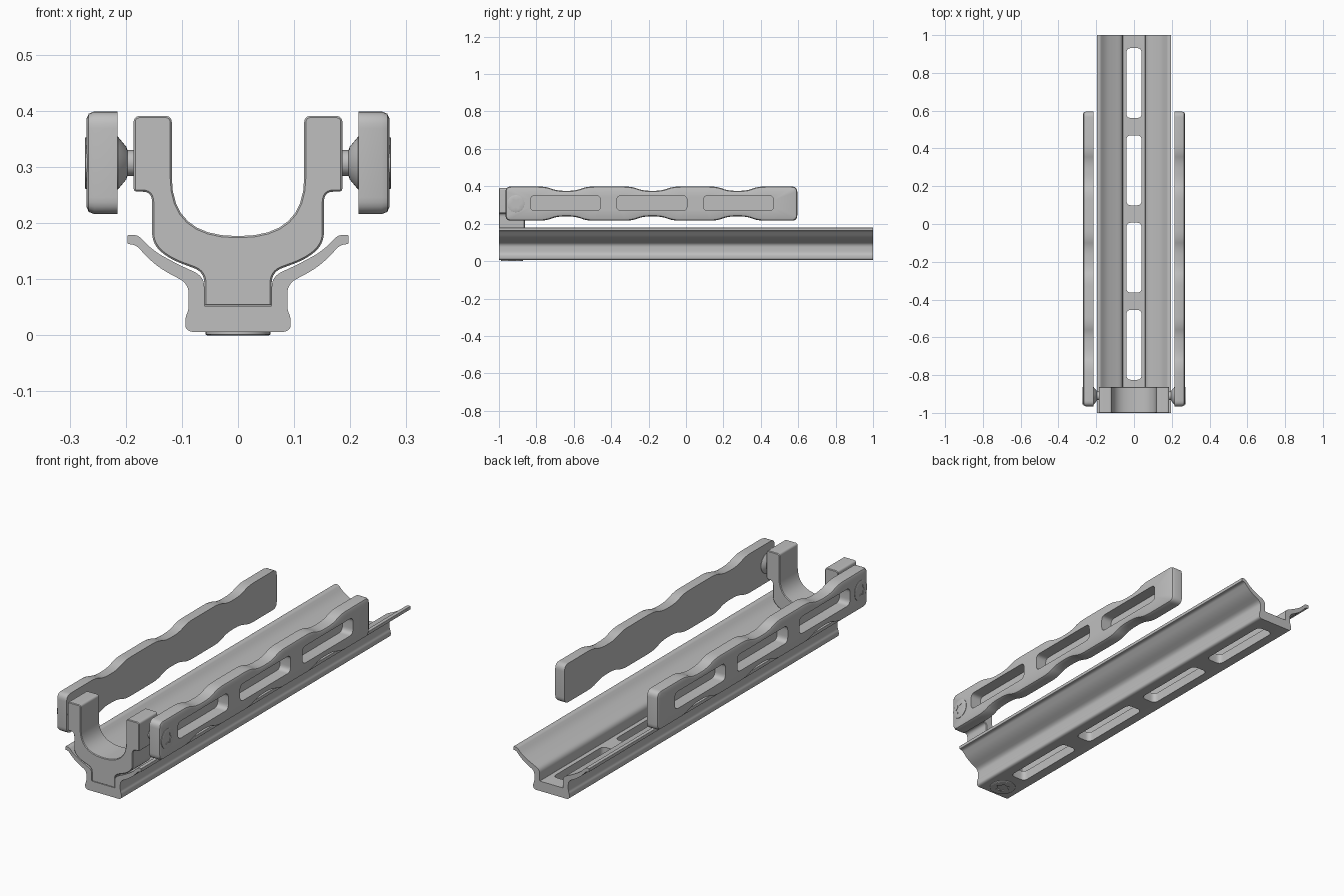
import bpy, bmesh, math
from mathutils import Vector

if "Cube" in bpy.data.objects:
    bpy.data.objects.remove(bpy.data.objects["Cube"], do_unlink=True)

GREY = (0.52, 0.52, 0.52, 1)
metal = bpy.data.materials.new("grey_metal")
metal.use_nodes = True
metal.diffuse_color = GREY
metal.node_tree.nodes["Principled BSDF"].inputs["Base Color"].default_value = GREY

X, Y, Z = Vector((1, 0, 0)), Vector((0, 1, 0)), Vector((0, 0, 1))


def fillet(points, steps=6):
    """Round each (u, v, trim) corner of a closed outline."""
    out = []
    for i, (u, v, trim) in enumerate(points):
        p = Vector((u, v))
        ends = []
        for q in (points[i - 1], points[(i + 1) % len(points)]):
            d = Vector(q[:2]) - p
            ends.append(p + d.normalized() * min(trim, d.length * 0.49))
        a, b = ends
        for k in range(steps + 1):
            t = k / steps
            out.append(a * (1 - t) ** 2 + p * 2 * t * (1 - t) + b * t * t)
    return out


def rounded_box(u0, u1, v0, v1, trim):
    return fillet([(u0, v0, trim), (u1, v0, trim), (u1, v1, trim), (u0, v1, trim)])


def circle(u, v, radii, n):
    """Circle, or a star when several radii alternate."""
    return [Vector((u, v)) + radii[i % len(radii)] *
            Vector((math.cos(math.tau * i / n), math.sin(math.tau * i / n))) for i in range(n)]


def symmetric(half):
    return half + [(-u, v, t) for u, v, t in reversed(half)]


def inset(loop, amount):
    out = []
    for i, p in enumerate(loop):
        a = (p - loop[i - 1]).normalized()
        b = (loop[(i + 1) % len(loop)] - p).normalized()
        n = Vector((-a.y - b.y, a.x + b.x)).normalized()
        out.append(p + n * amount)
    return out


def build(name, outline, levels, u, v, holes=(), floor=0, sheet_back=False,
          origin=Vector(), mirror=False):
    """Skin an outline through (height, inset) levels; recess holes in the last one."""
    bm = bmesh.new()
    w = u.cross(v)

    def ring(loop, h):
        return [bm.verts.new(origin + u * p.x + v * p.y + w * h) for p in loop]

    def bridge(low, high):
        for i in range(len(low)):
            j = (i + 1) % len(low)
            bm.faces.new((low[i], low[j], high[j], high[i]))

    rings = [ring(inset(outline, d), h) for h, d in levels]
    for low, high in zip(rings, rings[1:]):
        bridge(low, high)
    # A sheet back is one outward-facing skin that also closes the pockets
    bm.faces.new(rings[0] if sheet_back else rings[0][::-1])

    if holes:
        tops = [rings[-1]]
        for hole in holes:
            top, bottom = ring(hole, levels[-1][0]), ring(hole, floor)
            bridge(top, bottom)
            if not sheet_back:
                bm.faces.new(bottom)
            tops.append(top)
        edges = [bm.edges.get((t[i - 1], t[i])) for t in tops for i in range(len(t))]
        made = bmesh.ops.triangle_fill(bm, edges=edges, use_beauty=True, normal=w)
        for f in made["geom"]:
            if isinstance(f, bmesh.types.BMFace):
                f.normal_update()
                if f.normal.dot(w) < 0:
                    f.normal_flip()
    else:
        bm.faces.new(rings[-1])

    mesh = bpy.data.meshes.new(name)
    bm.to_mesh(mesh)
    bm.free()
    mesh.materials.append(metal)
    obj = bpy.data.objects.new(name, mesh)
    bpy.context.collection.objects.link(obj)
    if mirror:
        mod = obj.modifiers.new("mirror", "MIRROR")
        mod.use_mirror_merge = False
    return obj


# Long rail with flared wings
rail_half = [(.094, .006, .018), (.094, .032, .008), (.088, .045, .01), (.088, .092, .018),
             (.145, .122, .03), (.182, .161, .008), (.197, .163, .003), (.197, .179, .003),
             (.179, .179, .008), (.15, .15, .02), (.108, .127, .02), (.06, .105, .02),
             (.06, .052, .002)]
rail = build("rail", fillet(symmetric(rail_half)), [(-1, 0), (1, 0)], X, Z)

# Slots through the rail floor
for i in range(4):
    y = -.825 + i * .462
    cutter = build("slot_cutter", rounded_box(-.04, .04, y, y + .37, .025),
                   [(-.05, 0), (.1, 0)], X, Y)
    cutter.hide_render = True
    mod = rail.modifiers.new("slot", "BOOLEAN")
    mod.operation, mod.solver, mod.object = "DIFFERENCE", "EXACT", cutter
    bpy.context.view_layer.objects.active = rail
    bpy.ops.object.modifier_apply(modifier=mod.name)
    bpy.data.objects.remove(cutter, do_unlink=True)

# U-shaped cradle seated in the front of the rail
cradle_half = [(.06, .053, .002), (.06, .113, .02), (.125, .137, .03), (.153, .165, .018),
               (.153, .256, .02), (.186, .256, .007), (.186, .391, .012), (.118, .391, .012),
               (.118, .177, .117)]
build("cradle", fillet(symmetric(cradle_half), 8),
      [(.862, .003), (.865, 0), (.997, 0), (1, .003)], X, Z)

# Side arms with scalloped edges and three recessed slots
LOW, HIGH, DIP = .216, .399, .023
centres = (-.64, -.18, .275)


def scallops(z, depth):
    return [(c + s, z + d, .04) for c in centres
            for s, d in ((-.11, 0), (-.05, depth), (.05, depth), (.11, 0))]


arm_outline = fillet([(-.965, LOW, .03)] + scallops(LOW, DIP) + [(.595, LOW, .03),
                     (.595, HIGH, .03)] + scallops(HIGH, -DIP)[::-1] + [(-.965, HIGH, .03)])
arm_slots = [rounded_box(y, y + .375, .27, .35, .025) for y in (-.832, -.37, .093)]
build("side_arm", arm_outline, [(.215, 0), (.256, 0), (.266, .004), (.27, .013)], Y, Z,
      holes=arm_slots, floor=.215, sheet_back=True, mirror=True)

# Pivot posts that flare out to meet the arms
PIVOT_Y, PIVOT_Z = -.91, .307
build("pivot_post", circle(PIVOT_Y, PIVOT_Z, [.023], 32),
      [(.18, 0), (.197, 0), (.199, -.006), (.214, -.024), (.217, -.024)], Y, Z, mirror=True)

# Star-drive screw heads on the arms and under the rail
build("arm_screw", circle(PIVOT_Y, PIVOT_Z, [.046], 32), [(.265, 0), (.272, 0), (.273, .002)],
      Y, Z, holes=[circle(PIVOT_Y, PIVOT_Z, [.027, .018], 12)], floor=.2705, mirror=True)
build("base_screw", circle(0, 0, [.058], 32), [(-.012, 0), (-.002, 0), (0, .003)], X, -Y,
      holes=[circle(0, 0, [.034, .023], 12)], floor=-.005, origin=Vector((0, -.93, 0)))

# Smooth curves, crisp edges
bpy.ops.object.select_all(action="DESELECT")
for obj in bpy.context.scene.objects:
    if obj.type == "MESH" and metal.name in obj.data.materials:
        obj.select_set(True)
bpy.context.view_layer.objects.active = rail
bpy.ops.object.shade_smooth_by_angle(angle=math.radians(32))
